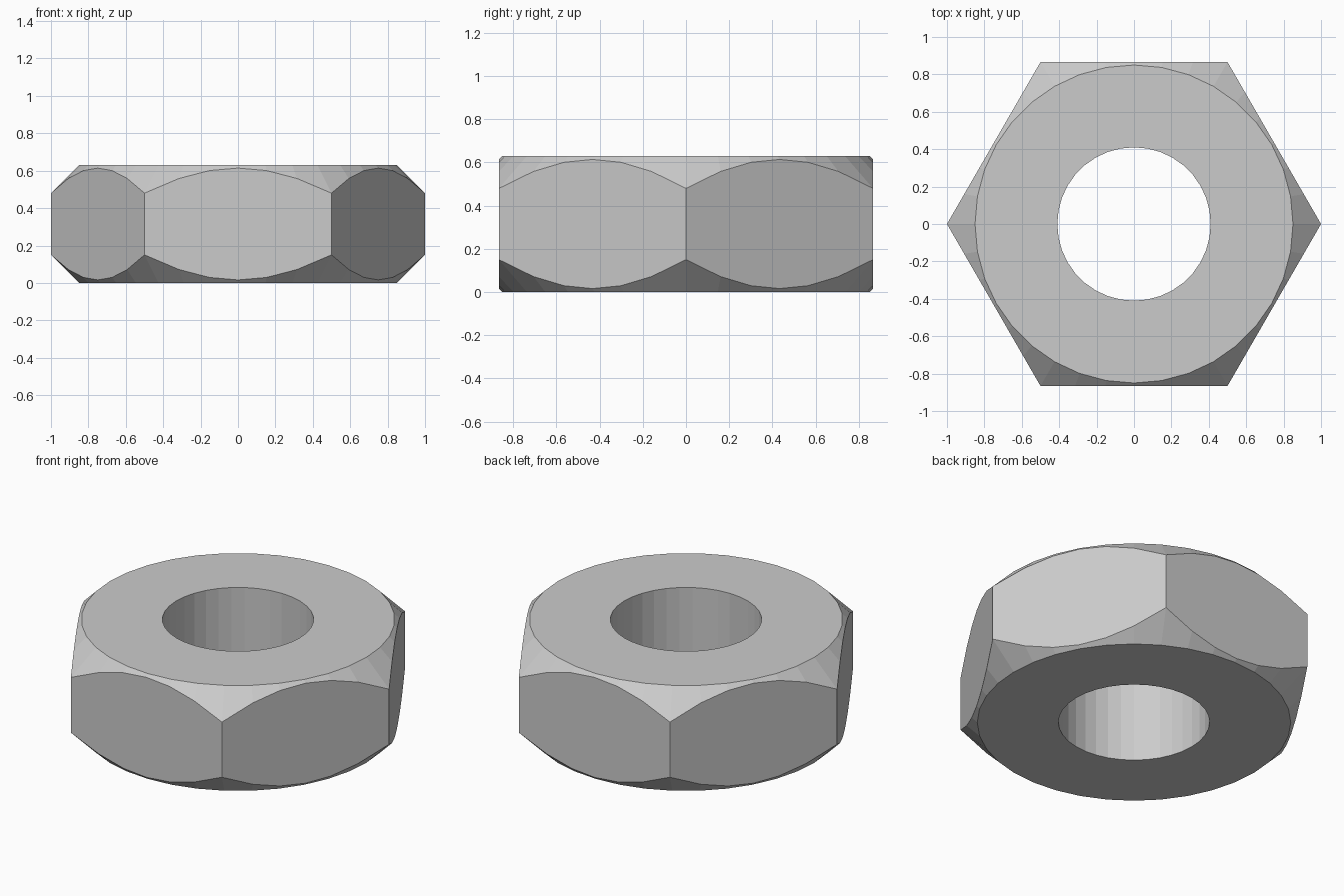
import bpy, bmesh
from math import cos, sin, radians

if "Cube" in bpy.data.objects:
    bpy.data.objects.remove(bpy.data.objects["Cube"])

SEGS, HEIGHT = 36, 0.63
HOLE_R, FACE_R, CORNER_R = 0.41, 0.85, 1.0
APOTHEM = CORNER_R * cos(radians(30))
STEP = 360 / SEGS


def hex_radius(deg):
    return APOTHEM / cos(radians(deg % 60 - 30))


def ring(bm, radius_z):
    """One loop of vertices; radius_z maps an angle to (radius, height)."""
    verts = []
    for i in range(SEGS):
        a = i * STEP
        r, z = radius_z(a)
        verts.append(bm.verts.new((r * cos(radians(a)), r * sin(radians(a)), z)))
    return verts


bm = bmesh.new()
# Closed section: bore, round faces, and 45 degree chamfers meeting the hexagon
rings = [ring(bm, f) for f in (
    lambda a: (HOLE_R, 0),
    lambda a: (FACE_R, 0),
    lambda a: (hex_radius(a), hex_radius(a) - FACE_R),
    lambda a: (hex_radius(a), HEIGHT - hex_radius(a) + FACE_R),
    lambda a: (FACE_R, HEIGHT),
    lambda a: (HOLE_R, HEIGHT),
)]
for lower, upper in zip(rings, rings[1:] + rings[:1]):
    for i in range(SEGS):
        j = (i + 1) % SEGS
        bm.faces.new((lower[i], lower[j], upper[j], upper[i]))
bmesh.ops.recalc_face_normals(bm, faces=bm.faces)

mesh = bpy.data.meshes.new("hex_nut")
bm.to_mesh(mesh)
bm.free()
bpy.context.collection.objects.link(bpy.data.objects.new("hex_nut", mesh))
